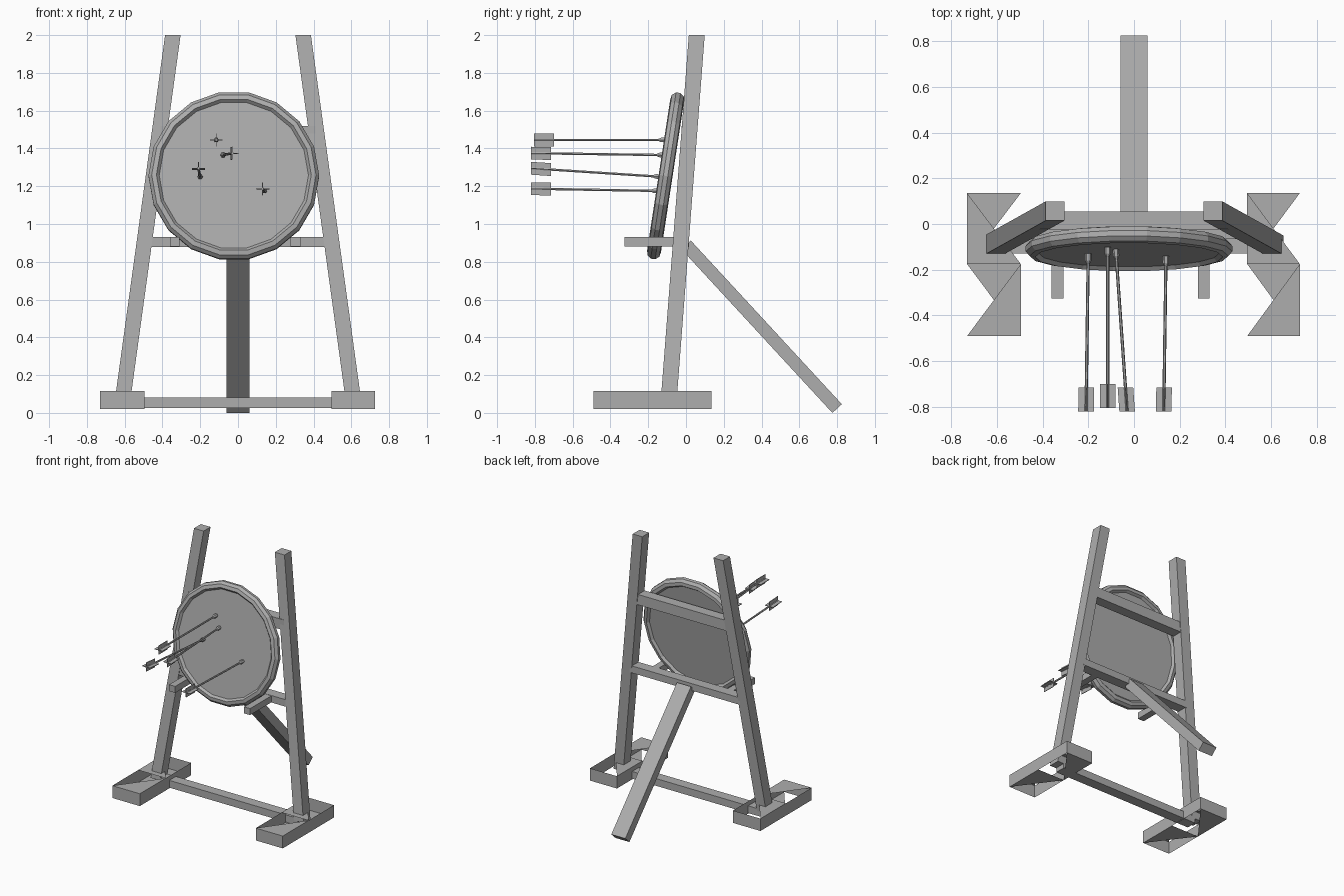
import bpy, math
from mathutils import Vector, Matrix

cube = bpy.data.objects.get("Cube")
if cube:
    bpy.data.objects.remove(cube, do_unlink=True)

grey = bpy.data.materials.new("plain_grey")
grey.use_nodes = True
colour = (0.42, 0.42, 0.42, 1)
grey.diffuse_color = colour
grey.node_tree.nodes["Principled BSDF"].inputs["Base Color"].default_value = colour


def make(name, verts, faces):
    mesh = bpy.data.meshes.new(name)
    mesh.from_pydata([tuple(v) for v in verts], [], faces)
    mesh.materials.append(grey)
    mesh.update()
    obj = bpy.data.objects.new(name, mesh)
    bpy.context.collection.objects.link(obj)
    return obj


def beam(name, a, b, u, v):
    """Square beam from a to b; u and v are the half widths of its ends."""
    a, b, u, v = map(Vector, (a, b, u, v))
    ring = [-u - v, u - v, u + v, v - u]
    sides = [(i, (i + 1) % 4, (i + 1) % 4 + 4, i + 4) for i in range(4)]
    return make(name, [a + r for r in ring] + [b + r for r in ring],
                sides + [(3, 2, 1, 0), (4, 5, 6, 7)])


def lathe(name, profile, sides, matrix):
    """Turn (radius, height) points around local z."""
    verts, faces = [], []
    for r, h in profile:
        for i in range(sides):
            t = 2 * math.pi * i / sides
            verts.append(matrix @ Vector((r * math.cos(t), r * math.sin(t), h)))
    for k in range(len(profile) - 1):
        for i in range(sides):
            j = (i + 1) % sides
            faces.append((k * sides + i, k * sides + j,
                          (k + 1) * sides + j, (k + 1) * sides + i))
    last = (len(profile) - 1) * sides
    faces.append(tuple(reversed(range(sides))))
    faces.append(tuple(range(last, last + sides)))
    return make(name, verts, faces)


def foot(name, x0, x1):
    """Hollow two-bay foot with half-open top and bottom panels."""
    verts = [(x, y, z) for z in (0.02, 0.115)
             for y in (-0.49, -0.175, 0.135) for x in (x0, x1)]
    walls = [(0, 1, 7, 6), (1, 3, 9, 7), (3, 5, 11, 9),
             (5, 4, 10, 11), (4, 2, 8, 10), (2, 0, 6, 8)]
    panels = [(6, 7, 9), (8, 9, 10), (1, 2, 3), (2, 5, 4)]
    return make(name, verts, walls + panels)


# Feet and leaning posts
foot("right_foot", -0.73, -0.495)
foot("left_foot", 0.495, 0.725)
for side, s in (("left", 1), ("right", -1)):
    beam(side + "_post", (s * 0.612, -0.092, 0.06), (s * 0.345, 0.057, 2),
         (0.041, 0, 0), (0, 0.042, 0))

# Cross rails between the posts
for name, half, y, z, h in (("bottom_rail", 0.6, -0.09, 0.053, 0.028),
                            ("middle_rail", 0.47, -0.025, 0.905, 0.027),
                            ("upper_rail", 0.41, 0.015, 1.48, 0.04)):
    beam(name, (-half, y, z), (half, y, z), (0, 0.04, 0), (0, 0, h))

# Rear strut
beam("rear_strut", (0, 0.0, 0.89), (0, 0.8, 0.023),
     (0.06, 0, 0), (0, 0.025, 0.023))

# Pegs carrying the target
for side, x in (("left", 0.305), ("right", -0.335)):
    beam(side + "_peg", (x, -0.325, 0.905), (x, 0, 0.905),
         (0.026, 0, 0), (0, 0, 0.025))

# Round target with a raised rim, tipped back
tilt = Matrix.Translation((-0.022, -0.108, 1.255)) @ Matrix.Rotation(
    math.radians(81.3), 4, 'X')
rim = [(0.395, 0.02), (0.41, 0.037), (0.435, 0.032), (0.452, 0.012)]
profile = [(r, -h) for r, h in rim] + list(reversed(rim))
lathe("target", profile, 18, tilt)

# Arrows: tip and tail points
arrows = [((-0.115, -0.10, 1.445), (-0.115, -0.805, 1.445)),
          ((-0.08, -0.11, 1.365), (-0.03, -0.82, 1.375)),
          ((-0.2, -0.13, 1.25), (-0.21, -0.82, 1.295)),
          ((0.14, -0.14, 1.175), (0.13, -0.82, 1.187))]
for n, (tip, tail) in enumerate(arrows, 1):
    tip, tail = Vector(tip), Vector(tail)
    axis = tail - tip
    length = axis.length
    aim = Matrix.Translation(tip) @ axis.to_track_quat('Z', 'Y').to_matrix().to_4x4()
    lathe(f"arrow_{n}_shaft",
          [(0.014, 0), (0.014, 0.03), (0.007, 0.045), (0.007, length)], 6, aim)
    # Crossed flight feathers
    start = tail - axis.normalized() * 0.105
    wide, thin = 0.034, 0.002
    beam(f"arrow_{n}_flat_feather", start, tail, (wide, 0, 0), (0, 0, thin))
    beam(f"arrow_{n}_upright_feather", start, tail, (thin, 0, 0), (0, 0, wide))
